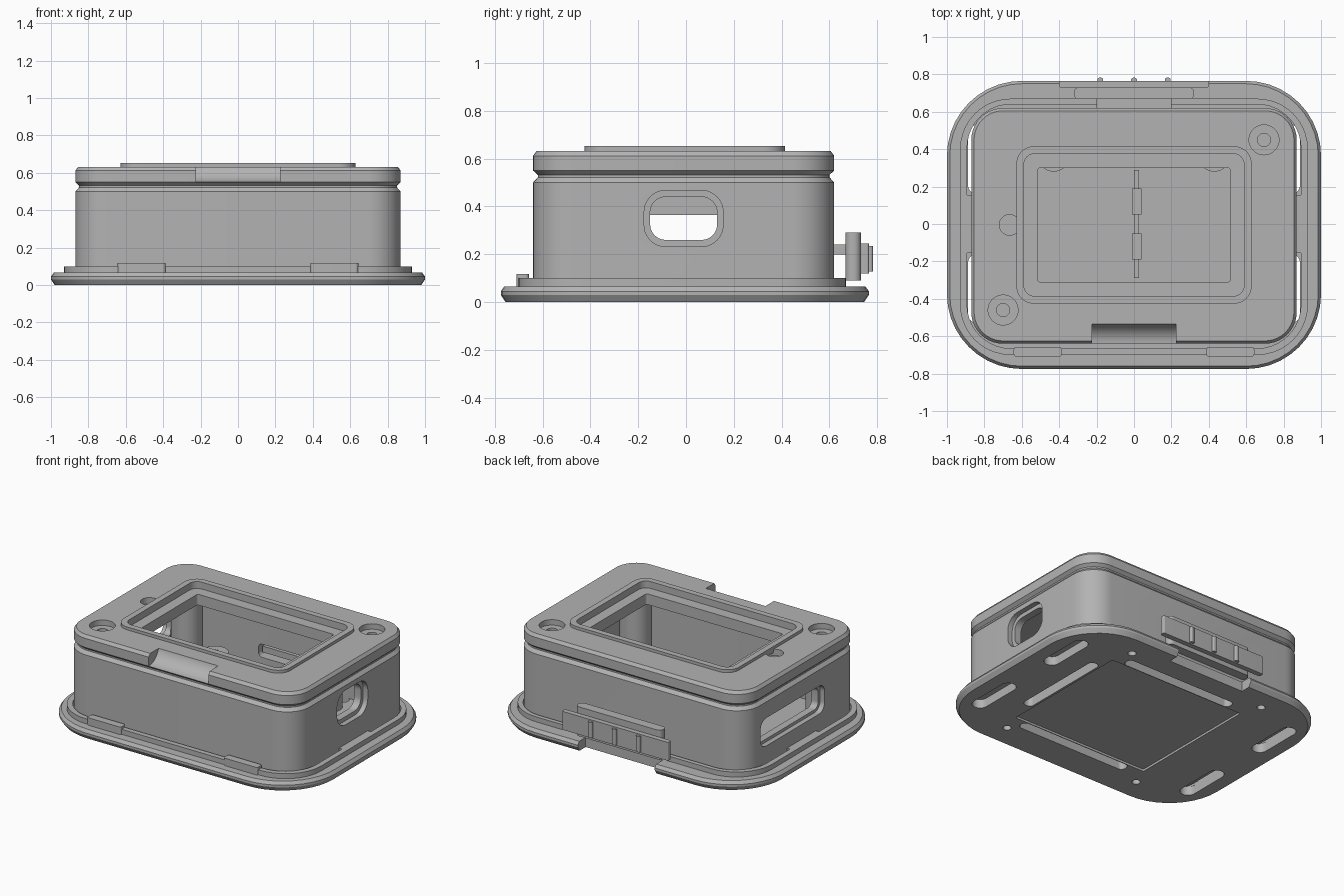
import bpy, bmesh, math
from mathutils import Vector

grey = bpy.data.materials.new("mid_grey")
grey.diffuse_color = (0.45, 0.45, 0.45, 1)

AXES = {"z": lambda a, b, c: (a, b, c),
        "x": lambda a, b, c: (c, a, b),
        "y": lambda a, b, c: (b, c, a)}


def outline(a0, a1, b0, b1, r, seg=10):
    """Rounded rectangle, counter-clockwise."""
    r = max(min(r, (a1 - a0) / 2 - 1e-4, (b1 - b0) / 2 - 1e-4), 0.0005)
    pts = []
    corners = ((a1 - r, b1 - r), (a0 + r, b1 - r), (a0 + r, b0 + r), (a1 - r, b0 + r))
    for q, (ca, cb) in enumerate(corners):
        for i in range(seg + 1):
            t = math.pi / 2 * (q + i / seg)
            pts.append((ca + r * math.cos(t), cb + r * math.sin(t)))
    return pts


def loft(name, rings, axis="z"):
    """Closed solid through rounded rectangles (a0, a1, b0, b1, radius, level)."""
    bm = bmesh.new()
    loops = []
    for a0, a1, b0, b1, r, c in rings:
        loops.append([bm.verts.new(AXES[axis](a, b, c)) for a, b in outline(a0, a1, b0, b1, r)])
    n = len(loops[0])
    for lo, hi in zip(loops, loops[1:]):
        for i in range(n):
            j = (i + 1) % n
            bm.faces.new((lo[i], lo[j], hi[j], hi[i]))
    bm.faces.new(loops[0][::-1])
    bm.faces.new(loops[-1])
    bmesh.ops.recalc_face_normals(bm, faces=bm.faces)
    me = bpy.data.meshes.new(name)
    bm.to_mesh(me)
    bm.free()
    me.materials.append(grey)
    ob = bpy.data.objects.new(name, me)
    bpy.context.collection.objects.link(ob)
    return ob


def block(name, a0, a1, b0, b1, c0, c1, r=0.0, axis="z"):
    return loft(name, [(a0, a1, b0, b1, r, c0), (a0, a1, b0, b1, r, c1)], axis)


def disc(name, x, y, r, z0, z1):
    return block(name, x - r, x + r, y - r, y + r, z0, z1, r)


def cut(ob, cutters):
    for c in cutters:
        m = ob.modifiers.new("cut", "BOOLEAN")
        m.operation = "DIFFERENCE"
        m.solver = "EXACT"
        m.object = c
    bpy.context.view_layer.update()
    dg = bpy.context.evaluated_depsgraph_get()
    me = bpy.data.meshes.new_from_object(ob.evaluated_get(dg))
    ob.modifiers.clear()
    ob.data = me
    for c in cutters:
        bpy.data.objects.remove(c)


# Base plate with bevelled rim
plate = loft("base_plate", [
    (-0.98, 0.98, -0.755, 0.745, 0.38, 0.0),
    (-1.0, 1.0, -0.775, 0.765, 0.4, 0.03),
    (-1.0, 1.0, -0.775, 0.765, 0.4, 0.045),
    (-0.985, 0.985, -0.76, 0.75, 0.385, 0.066)])
holes = [block("recess", -0.47, 0.56, -0.47, 0.46, -0.1, 0.015, 0.01),
         block("latch_notch", -0.3, 0.28, 0.68, 0.9, -0.1, 0.2),
         block("vent_side", 0.575, 0.645, -0.31, 0.36, -0.1, 0.2, 0.03)]
for y in (-0.51, 0.5):
    holes.append(block("vent_long", -0.36, 0.48, y - 0.035, y + 0.035, -0.1, 0.2, 0.03))
for sx in (-1, 1):
    x = 0.838 * sx
    for sy in (-1, 1):
        y = 0.345 * sy
        holes.append(block("strap_slot", x - 0.05, x + 0.05, y - 0.185, y + 0.185, -0.1, 0.2, 0.05))
        holes.append(disc("screw_hole", 0.52 * sx, 0.6 * sy, 0.026, -0.1, 0.04))
cut(plate, holes)

# Raised rim around the body
rim = block("base_rim", -0.93, 0.93, -0.70, 0.67, 0.06, 0.1, 0.27)
cut(rim, [block("rim_inside", -0.893, 0.893, -0.665, 0.64, 0.0, 0.2, 0.235)])
for s in (-1, 1):
    x = 0.515 * s
    block("front_tab", x - 0.128, x + 0.128, -0.71, -0.657, 0.06, 0.117, 0.015)
    x = 0.883 * s
    block("side_nub", x - 0.018, x + 0.018, -0.155, 0.155, 0.06, 0.1)

# Hollow body with narrow neck
body = loft("body_shell", [
    (-0.87, 0.87, -0.64, 0.62, 0.17, 0.06),
    (-0.87, 0.87, -0.64, 0.62, 0.17, 0.5),
    (-0.85, 0.85, -0.62, 0.60, 0.15, 0.522),
    (-0.85, 0.85, -0.62, 0.60, 0.15, 0.545)])
cut(body, [
    block("body_inside", -0.785, 0.785, -0.555, 0.535, 0.0, 0.8, 0.09),
    loft("right_port", [
        (-0.15, 0.13, 0.26, 0.44, 0.065, 0.7),
        (-0.15, 0.13, 0.26, 0.44, 0.065, 0.835),
        (-0.175, 0.155, 0.232, 0.467, 0.09, 0.8355),
        (-0.175, 0.155, 0.232, 0.467, 0.09, 0.95)], "x"),
    loft("left_port", [
        (-0.25, 0.44, 0.2, 0.39, 0.06, -0.95),
        (-0.25, 0.44, 0.2, 0.39, 0.06, -0.8355),
        (-0.23, 0.42, 0.22, 0.365, 0.04, -0.835),
        (-0.23, 0.42, 0.22, 0.365, 0.04, -0.7)], "x"),
    block("latch_opening", 0.17, 0.26, -0.22, 0.22, 0.4, 0.75, 0.03, "y")])

# Screw columns inside the corners
for sx in (-1, 1):
    for y in (-0.46, 0.45):
        disc("corner_column", 0.7 * sx, y, 0.1, 0.06, 0.54)

# Floor details: bosses, divider rib and clips
for s in (-1, 1):
    boss = disc("floor_boss", 0.43 * s, 0.365, 0.085, 0.06, 0.21)
    cut(boss, [disc("boss_hole", 0.43 * s, 0.365, 0.03, 0.1, 0.3)])
    block("divider_clip", -0.01, 0.04, 0.12 * s - 0.07, 0.12 * s + 0.07, 0.06, 0.095)
block("divider_rib", 0.0, 0.027, -0.29, 0.29, 0.06, 0.085)

# Lid with finger scoop, window and screw wells
lid = loft("lid", [
    (-0.85, 0.85, -0.62, 0.60, 0.15, 0.532),
    (-0.87, 0.87, -0.64, 0.62, 0.17, 0.55),
    (-0.87, 0.87, -0.64, 0.62, 0.17, 0.612),
    (-0.855, 0.855, -0.625, 0.605, 0.155, 0.632)])
bezel = block("window_bezel", -0.628, 0.628, -0.425, 0.415, 0.61, 0.652, 0.09)


def window():
    return loft("window", [
        (-0.515, 0.515, -0.31, 0.3, 0.015, 0.4),
        (-0.515, 0.515, -0.31, 0.3, 0.015, 0.605),
        (-0.588, 0.588, -0.385, 0.375, 0.055, 0.6055),
        (-0.588, 0.588, -0.385, 0.375, 0.055, 0.8)])


cutters = [window(),
           block("finger_scoop", 0.55, 0.77, -0.75, -0.53, -0.225, 0.225, 0.11, "x"),
           disc("small_dimple", -0.665, -0.005, 0.055, 0.59, 0.8)]
# The scoop is a cylinder along x: its a/b order is y then z
bpy.data.objects.remove(cutters.pop(1))
cutters.append(block("finger_scoop", -0.75, -0.53, 0.55, 0.77, -0.225, 0.225, 0.11, "x"))
for x, y in ((0.695, 0.45), (-0.7, -0.46)):
    cutters.append(disc("screw_well", x, y, 0.08, 0.595, 0.8))
    cutters.append(disc("screw_bore", x, y, 0.035, 0.56, 0.8))
cut(lid, cutters)
cut(bezel, [window()])

# Sliding latch at the back
block("latch_arm", 0.198, 0.24, -0.2, 0.2, 0.55, 0.68, 0.0, "y")
block("latch_bar", -0.322, 0.322, 0.667, 0.732, 0.09, 0.29, 0.03)
block("latch_plate", -0.4, 0.4, 0.73, 0.765, 0.12, 0.245, 0.008)
for x in (-0.18, 0.0, 0.18):
    block("latch_rib", x - 0.015, x + 0.015, 0.75, 0.782, 0.128, 0.235, 0.01)

# Smooth rounded surfaces, keep edges crisp
bpy.ops.object.select_all(action="DESELECT")
for ob in bpy.context.scene.objects:
    ob.select_set(True)
    bpy.context.view_layer.objects.active = ob
bpy.ops.object.shade_smooth_by_angle(angle=math.radians(25))
